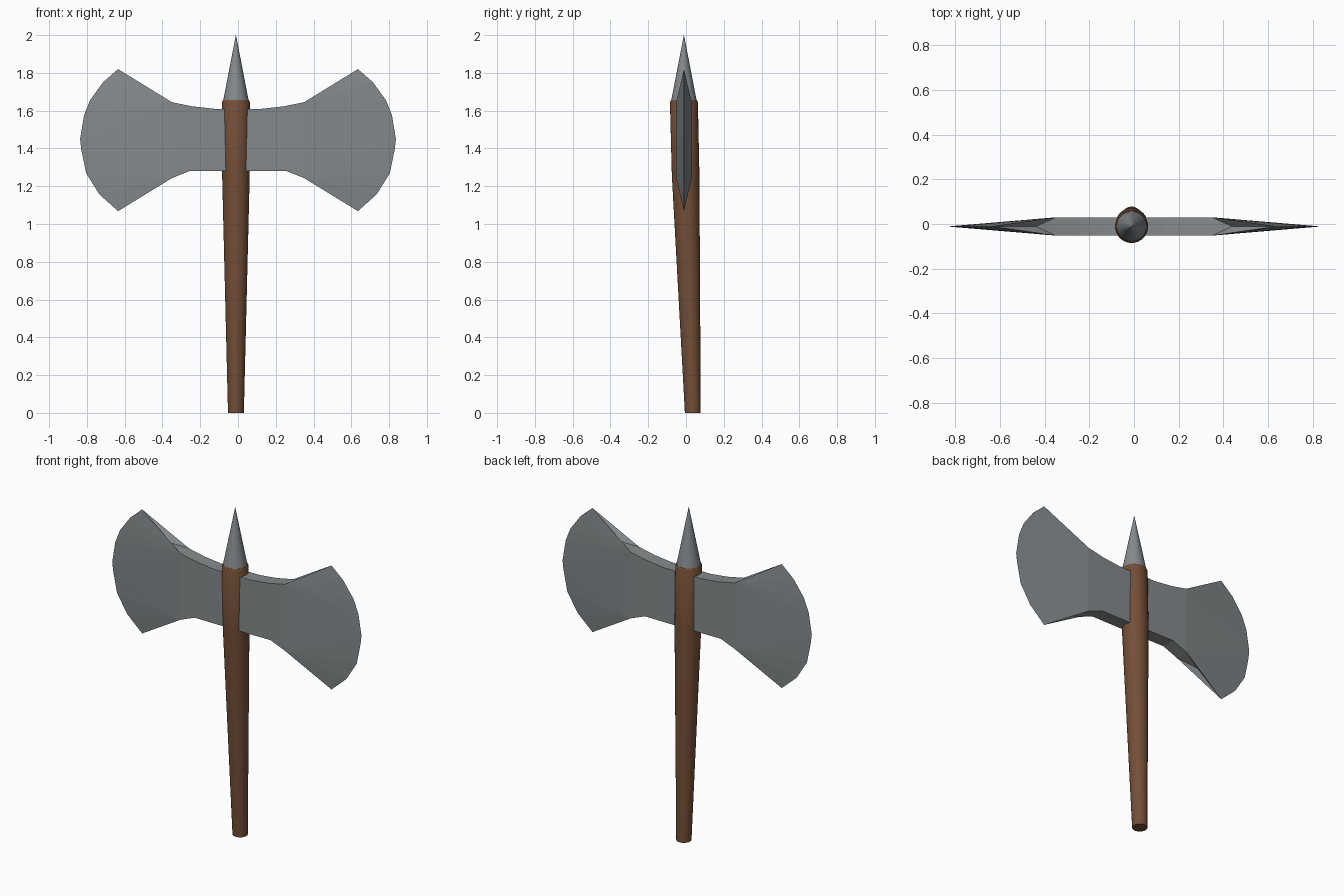
import bpy, bmesh, math

if "Cube" in bpy.data.objects:
    bpy.data.objects.remove(bpy.data.objects["Cube"])


def material(name, rgb):
    m = bpy.data.materials.new(name)
    m.diffuse_color = (*rgb, 1)
    m.use_nodes = True
    m.node_tree.nodes["Principled BSDF"].inputs["Base Color"].default_value = m.diffuse_color
    return m


wood = material("brown wood", (0.175, 0.078, 0.038))
steel = material("grey steel", (0.235, 0.255, 0.265))


def finish(bm, name, mat, smooth):
    bmesh.ops.recalc_face_normals(bm, faces=bm.faces)
    me = bpy.data.meshes.new(name)
    bm.to_mesh(me)
    bm.free()
    ob = bpy.data.objects.new(name, me)
    bpy.context.collection.objects.link(ob)
    me.materials.append(mat)
    if smooth:
        bpy.ops.object.select_all(action='DESELECT')
        ob.select_set(True)
        bpy.context.view_layer.objects.active = ob
        bpy.ops.object.shade_smooth_by_angle(angle=math.radians(35))
    return ob


def loft(name, rings, mat, sides=32):
    """Skin circles given as (x, y, z, radius) and cap both ends."""
    bm = bmesh.new()
    loops = []
    for x, y, z, r in rings:
        loops.append([bm.verts.new((x + r * math.cos(2 * math.pi * i / sides),
                                    y + r * math.sin(2 * math.pi * i / sides), z))
                      for i in range(sides)])
    for a, b in zip(loops, loops[1:]):
        for i in range(sides):
            j = (i + 1) % sides
            bm.faces.new((a[i], a[j], b[j], b[i]))
    bm.faces.new(loops[0][::-1])
    bm.faces.new(loops[-1])
    return finish(bm, name, mat, True)


# Handle: leans slightly and widens towards the head
loft("handle", [(-0.011, 0.036, 0, 0.042), (-0.011, -0.002, 1.26, 0.073),
                (-0.011, -0.011, 1.645, 0.074), (-0.011, -0.011, 1.657, 0.068)], wood)

# Top spike
loft("spike", [(-0.011, -0.011, 1.65, 0.068), (-0.011, -0.011, 2.0, 0.0005)], steel)

# Blades: thick central plate, wedge down to a sharp curved edge
YC, HALF = -0.011, 0.041
TOP = [(0, 1.61), (0.127, 1.61), (0.243, 1.623), (0.35, 1.645)]
BOTTOM = [(0, 1.28), (0.254, 1.281), (0.35, 1.243)]
RIM = [(0.44, 1.668), (0.635, 1.82), (0.714, 1.751), (0.783, 1.656), (0.815, 1.576),
       (0.836, 1.449), (0.83, 1.396), (0.804, 1.269), (0.735, 1.158),
       (0.635, 1.068), (0.466, 1.20)]


def blade(name, side):
    bm = bmesh.new()

    def row(points, y):
        return [bm.verts.new((side * x, y, z)) for x, z in points]

    rim = row(RIM, YC)
    tops, bottoms = [], []
    for y in (YC - HALF, YC + HALF):
        t, b = row(TOP, y), row(BOTTOM, y)
        tops.append(t)
        bottoms.append(b)
        bm.faces.new(t + b[::-1])                  # flat cheek
        mid = len(rim) // 2
        for i in range(len(rim) - 1):              # wedge fans
            bm.faces.new((t[-1] if i < mid else b[-1], rim[i], rim[i + 1]))
        bm.faces.new((t[-1], rim[mid], b[-1]))
    for (f, k), end in ((tops, rim[0]), (bottoms, rim[-1])):   # upper and lower sides
        for i in range(len(f) - 1):
            bm.faces.new((f[i], f[i + 1], k[i + 1], k[i]))
        bm.faces.new((f[-1], end, k[-1]))
    bm.faces.new((tops[0][0], tops[1][0], bottoms[1][0], bottoms[0][0]))
    return finish(bm, name, steel, False)


blade("right_blade", 1)
blade("left_blade", -1)
